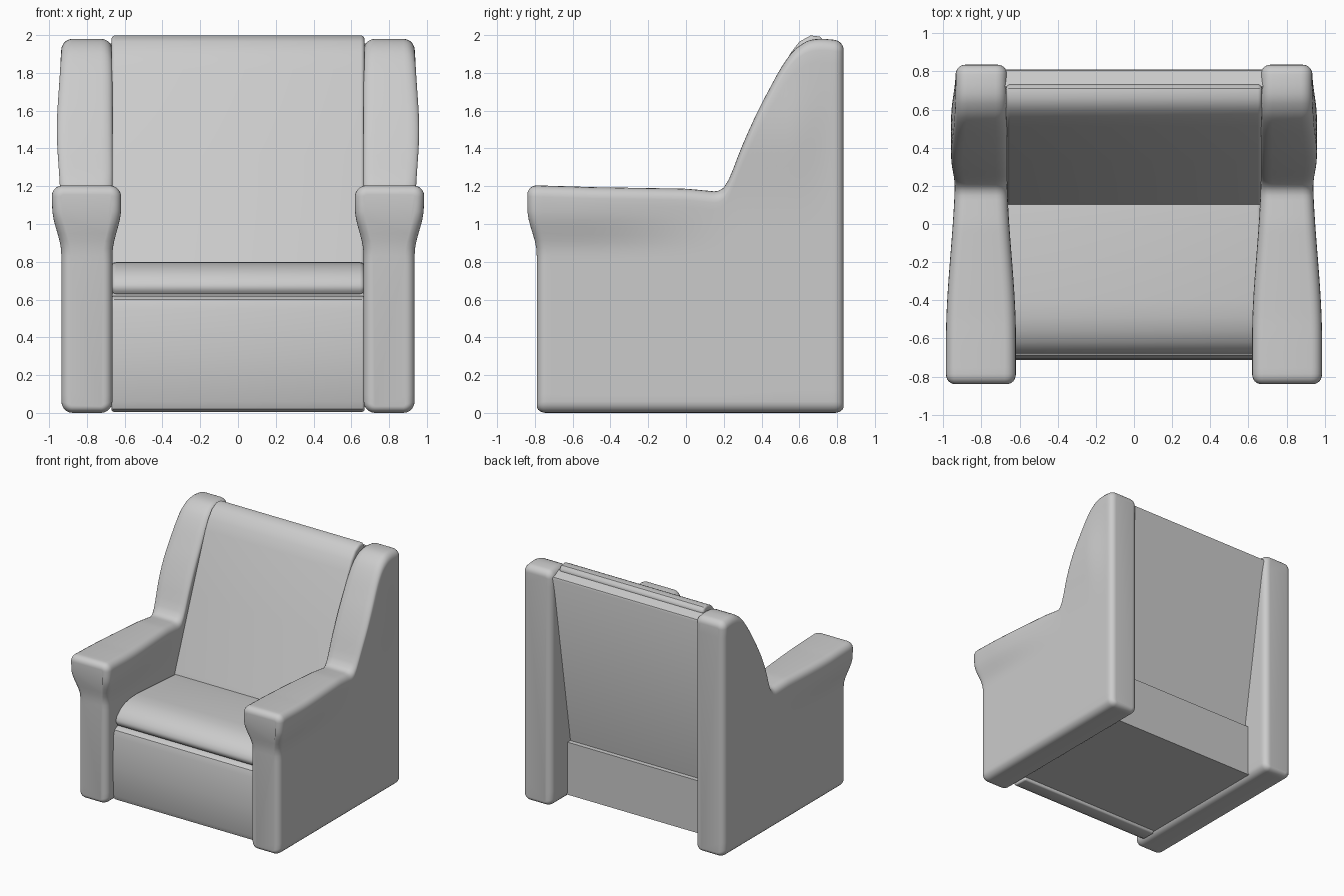
import bpy, bmesh
from math import sin, cos, pi, exp

if "Cube" in bpy.data.objects:
    bpy.data.objects.remove(bpy.data.objects["Cube"])


def finish(name, verts, faces, bevel=0.0, angle=35):
    me = bpy.data.meshes.new(name)
    me.from_pydata(verts, [], faces)
    bm = bmesh.new()
    bm.from_mesh(me)
    bmesh.ops.recalc_face_normals(bm, faces=bm.faces)
    bm.to_mesh(me)
    bm.free()
    ob = bpy.data.objects.new(name, me)
    bpy.context.collection.objects.link(ob)
    bpy.ops.object.select_all(action='DESELECT')
    ob.select_set(True)
    bpy.context.view_layer.objects.active = ob
    if bevel:
        mod = ob.modifiers.new("soft_edges", 'BEVEL')
        mod.width = bevel
        mod.segments = 4
        mod.limit_method = 'ANGLE'
        mod.angle_limit = 0.9
        bpy.ops.object.modifier_apply(modifier=mod.name)
    bpy.ops.object.shade_smooth_by_angle(angle=angle * pi / 180)
    return ob


def extrude_profile(name, profile, half, bevel=0.0):
    """Extrude a (y, z) outline across the width of the chair."""
    n = len(profile)
    verts = [(x, y, z) for x in (-half, half) for y, z in profile]
    faces = [tuple(range(n)), tuple(range(n, 2 * n))]
    faces += [(i, (i + 1) % n, n + (i + 1) % n, n + i) for i in range(n)]
    return finish(name, verts, faces, bevel)


def smoothstep(a, b, t):
    t = min(1, max(0, (t - a) / (b - a)))
    return t * t * (3 - 2 * t)


# Upper outline of the side: arm, then rising wing
OUTLINE = [(-2, 1.205), (-0.76, 1.205), (-0.5, 1.195), (0.0, 1.187), (0.18, 1.17),
           (0.22, 1.21), (0.29, 1.40), (0.38, 1.60), (0.5, 1.825), (0.57, 1.925),
           (0.65, 1.975), (0.72, 1.982), (0.83, 1.97), (2, 1.97)]


def raw_top(y):
    for (y0, z0), (y1, z1) in zip(OUTLINE, OUTLINE[1:]):
        if y <= y1:
            return z0 + (z1 - z0) * (y - y0) / (y1 - y0)
    return OUTLINE[-1][1]


def top(y):
    return sum(raw_top(y + k * 0.007) for k in range(-4, 5)) / 9


def side_section(y, d):
    """Rounded section of the side at depth y, shrunk by d near the ends."""
    r = max(0.06 - d, 0.006)
    z0, z1 = d * 0.7, top(y) - d
    levels = [(z0 + r * (1 - cos(a)), r * (1 - sin(a)))
              for a in [i * pi / 10 for i in range(6)]]
    levels += [(z0 + r + (z1 - z0 - 2 * r) * i / 28, 0) for i in range(1, 28)]
    levels += [(z1 - r * (1 - cos(a)), r * (1 - sin(a)))
               for a in [i * pi / 10 for i in range(5, -1, -1)]]
    outer, inner = [], []
    for z, cut in levels:
        pad = smoothstep(0.84, 1.08, z) * (1 - smoothstep(-0.6, 0.28, y)) * 0.046
        wing = 0.024 * exp(-((z - 1.5) / 0.28) ** 2) * (1 - smoothstep(0.55, 0.8, y))
        lip = -0.05 * smoothstep(0.84, 1.08, z) * (1 - smoothstep(-0.78, -0.55, y))
        outer.append((0.935 + pad + wing - cut - d, y + lip, z))
        inner.append((0.665 - pad + cut + d, y + lip, z))
    return outer + inner[::-1]


# Padded sides with arm and wing, one per hand
R = 0.05
Y0, Y1 = -0.79, 0.835
stations = [(Y0 + R * (1 - sin(a)), R * (1 - cos(a)))
            for a in [pi / 2 - i * pi / 12 for i in range(0, 7)]]
stations = [(Y0 + R * (1 - cos(i * pi / 12)), R * (1 - sin(i * pi / 12))) for i in range(7)]
stations += [(Y0 + R + (Y1 - Y0 - 2 * R) * i / 60, 0) for i in range(1, 60)]
stations += [(Y1 - R * (1 - cos(i * pi / 12)), R * (1 - sin(i * pi / 12)))
             for i in range(6, -1, -1)]
for label, s in (("right_side", 1), ("left_side", -1)):
    rings = [side_section(y, d) for y, d in stations]
    n = len(rings[0])
    verts = [(s * x, y, z) for ring in rings for x, y, z in ring]
    faces = [tuple(range(n)), tuple(range(len(verts) - n, len(verts)))]
    for k in range(len(rings) - 1):
        for i in range(n):
            j = (i + 1) % n
            faces.append((k * n + i, k * n + j, (k + 1) * n + j, (k + 1) * n + i))
    finish(label, verts, faces, angle=50)

# Seat cushion with a rolled front edge
extrude_profile("seat_cushion", [
    (-0.66, 0.63), (-0.685, 0.66), (-0.665, 0.71), (-0.62, 0.75), (-0.56, 0.78),
    (-0.49, 0.795), (-0.40, 0.80), (0.0, 0.775), (0.30, 0.75), (0.30, 0.63)],
    0.67, 0.025)

# Padded front panel
extrude_profile("front_panel", [
    (-0.66, 0.005), (-0.69, 0.02), (-0.705, 0.06), (-0.712, 0.30), (-0.705, 0.55),
    (-0.69, 0.60), (-0.66, 0.62), (-0.55, 0.62), (-0.55, 0.005)], 0.67, 0.015)

# Seat base with the low rear panel
extrude_profile("seat_base", [
    (-0.64, 0.03), (-0.64, 0.635), (0.30, 0.635), (0.45, 0.47), (0.62, 0.47),
    (0.62, 0.03)], 0.68)

# Reclined back cushion
extrude_profile("back_cushion", [
    (0.07, 0.68), (0.115, 0.80), (0.33, 1.36), (0.51, 1.82), (0.55, 1.90),
    (0.60, 1.965), (0.66, 1.998), (0.71, 1.992), (0.735, 1.96), (0.72, 1.90),
    (0.50, 0.68)], 0.67, 0.02)

# Back frame, deeper recessed toward the bottom
extrude_profile("back_frame", [
    (0.40, 0.46), (0.58, 0.46), (0.81, 1.91), (0.805, 1.925), (0.72, 1.955), (0.60, 1.88)], 0.68)
